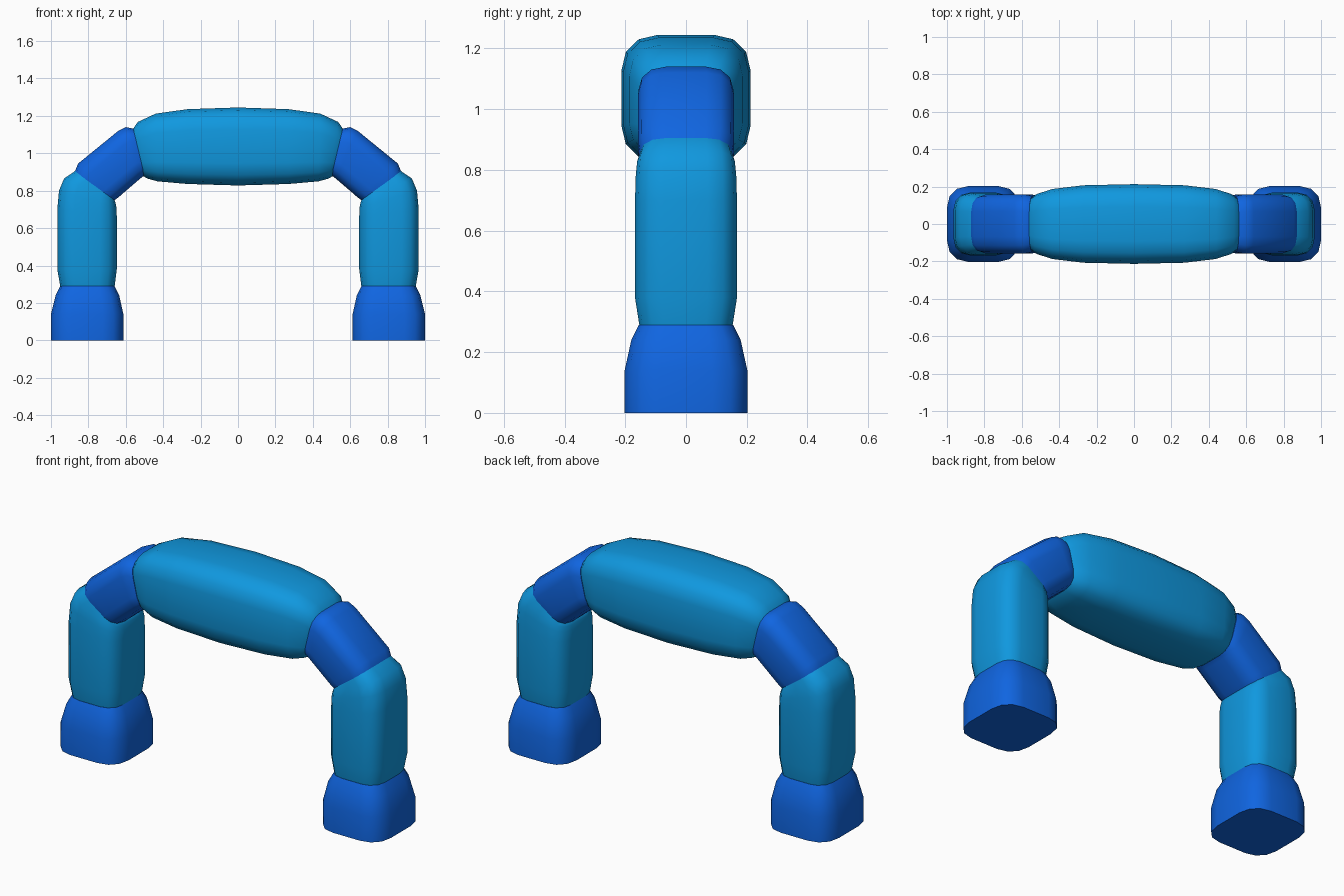
import bpy, bmesh, math

if "Cube" in bpy.data.objects:
    bpy.data.objects.remove(bpy.data.objects["Cube"])


def material(name, rgb):
    m = bpy.data.materials.new(name)
    m.diffuse_color = (*rgb, 1.0)
    m.use_nodes = True
    m.node_tree.nodes["Principled BSDF"].inputs["Base Color"].default_value = m.diffuse_color
    return m


sky = material("sky blue", (0.005, 0.315, 0.74))
royal = material("royal blue", (0.005, 0.130, 0.75))

# Rounded-square cross-section: one quadrant, turned four times
QUAD = [(1, 0), (1, 0.43), (0.93, 0.73), (0.73, 0.93), (0.43, 1)]
PROFILE = []
for k in range(4):
    for u, v in QUAD:
        for _ in range(k):
            u, v = -v, u
        PROFILE.append((u, v))


def loft(name, sections, mat, side=1):
    """Each section: outer x, z, inner x, z, half depth in y."""
    bm = bmesh.new()
    rings = []
    for ox, oz, ix, iz, hy in sections:
        cx, cz = (ox + ix) / 2, (oz + iz) / 2
        rings.append([bm.verts.new((side * (cx + u * (ox - cx)), v * hy, cz + u * (oz - cz)))
                      for u, v in PROFILE])
    n = len(PROFILE)
    for a, b in zip(rings, rings[1:]):
        for i in range(n):
            j = (i + 1) % n
            bm.faces.new((a[i], a[j], b[j], b[i]))
    bm.faces.new(rings[0])
    bm.faces.new(rings[-1])
    bmesh.ops.recalc_face_normals(bm, faces=bm.faces)
    me = bpy.data.meshes.new(name)
    bm.to_mesh(me)
    bm.free()
    me.materials.append(mat)
    ob = bpy.data.objects.new(name, me)
    bpy.context.collection.objects.link(ob)
    bpy.ops.object.select_all(action='DESELECT')
    ob.select_set(True)
    bpy.context.view_layer.objects.active = ob
    bpy.ops.object.shade_smooth_by_angle(angle=math.radians(42))


FOOT = [(1.0, 0.0, 0.613, 0.0, 0.202),
        (1.0, 0.14, 0.613, 0.14, 0.202),
        (0.975, 0.24, 0.635, 0.24, 0.180),
        (0.95, 0.29, 0.66, 0.29, 0.155)]

LEG = [(0.95, 0.285, 0.66, 0.285, 0.153),
       (0.966, 0.38, 0.648, 0.38, 0.168),
       (0.966, 0.70, 0.648, 0.66, 0.168),
       (0.957, 0.80, 0.650, 0.71, 0.166),
       (0.930, 0.865, 0.655, 0.735, 0.161),
       (0.870, 0.906, 0.660, 0.750, 0.150)]

SHOULDER = [(0.875, 0.895, 0.662, 0.748, 0.150),
            (0.855, 0.945, 0.640, 0.764, 0.157),
            (0.640, 1.120, 0.525, 0.863, 0.158),
            (0.600, 1.140, 0.510, 0.875, 0.156),
            (0.560, 1.132, 0.500, 0.880, 0.148)]

# Legs on both sides
for side, label in ((-1, "left"), (1, "right")):
    loft(label + "_foot", FOOT, royal, side)
    loft(label + "_leg", LEG, sky, side)
    loft(label + "_shoulder", SHOULDER, royal, side)

# Bulging top beam, mirrored about the middle
HALF = [(0.562, 1.130, 0.505, 0.877, 0.142),
        (0.535, 1.168, 0.485, 0.865, 0.160),
        (0.440, 1.212, 0.430, 0.850, 0.187),
        (0.270, 1.236, 0.270, 0.836, 0.207)]
beam = HALF + [(0, 1.245, 0, 0.828, 0.213)]
beam += [(-a, b, -c, d, e) for a, b, c, d, e in reversed(HALF)]
loft("top_beam", beam, sky)
